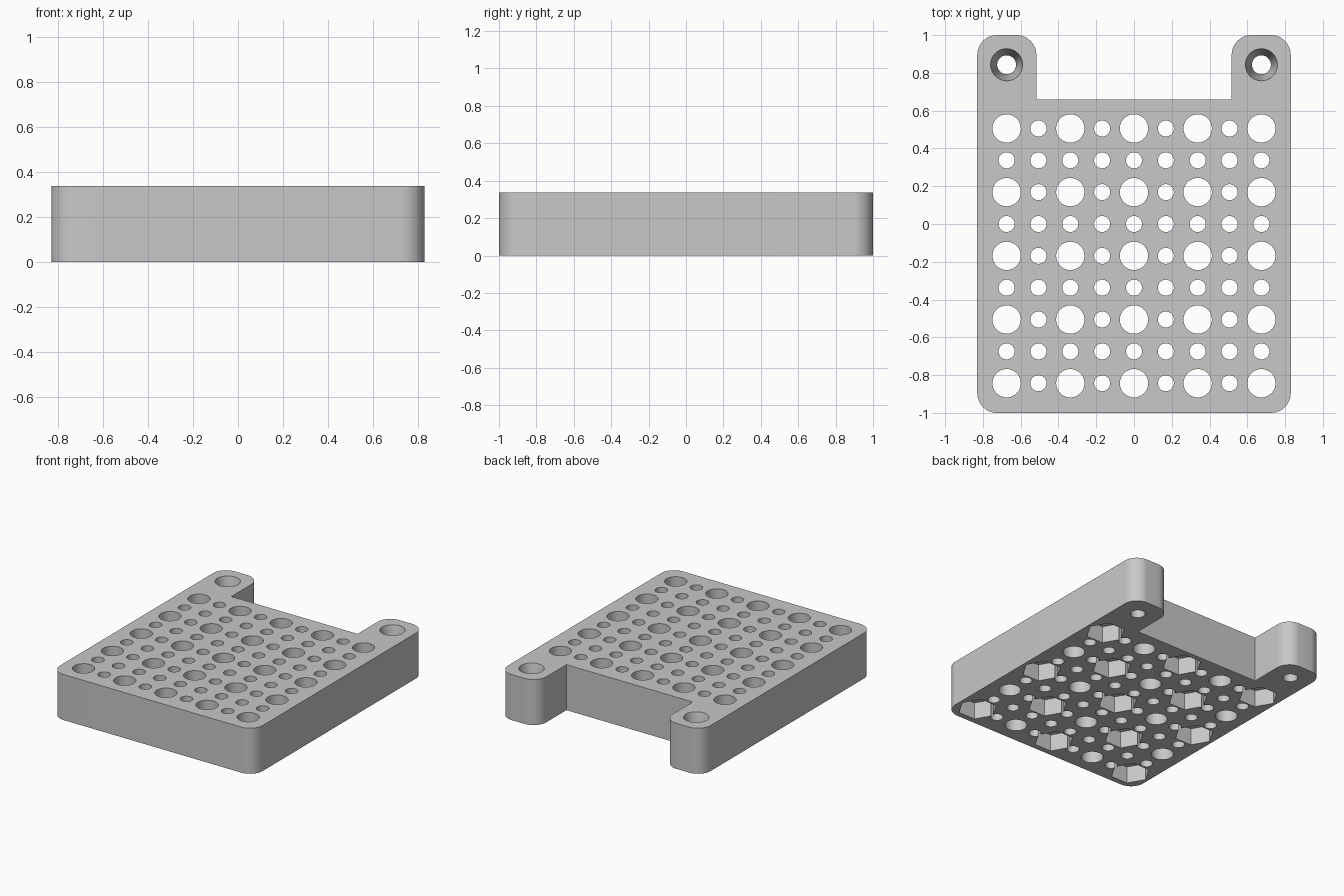
import bpy, bmesh
from math import cos, sin, pi, radians

cube = bpy.data.objects.get("Cube")
if cube:
    bpy.data.objects.remove(cube)

PITCH = 0.1686          # hole grid spacing
HEIGHT = 0.337
HALF_W, ARM_X, NOTCH_Y = 0.83, 0.517, 0.66
CORNER = 0.105

grey = bpy.data.materials.new("plain_grey")
grey.use_nodes = True
colour = (0.58, 0.58, 0.58, 1)
grey.diffuse_color = colour
grey.node_tree.nodes["Principled BSDF"].inputs["Base Color"].default_value = colour


def ring(x, y, r, sides):
    return [(x + r * cos(2 * pi * i / sides), y + r * sin(2 * pi * i / sides))
            for i in range(sides)]


def loft(bm, sections):
    """Closed solid through stacked (outline, z) sections."""
    loops = [[bm.verts.new((x, y, z)) for x, y in pts] for pts, z in sections]
    bm.faces.new(loops[0][::-1])
    bm.faces.new(loops[-1])
    for low, high in zip(loops, loops[1:]):
        for i in range(len(low)):
            j = (i + 1) % len(low)
            bm.faces.new((low[i], low[j], high[j], high[i]))


def make_object(name, bm):
    mesh = bpy.data.meshes.new(name)
    bm.to_mesh(mesh)
    bm.free()
    obj = bpy.data.objects.new(name, mesh)
    bpy.context.collection.objects.link(obj)
    mesh.materials.append(grey)
    return obj


def arc(cx, cy, start):
    steps = 12
    return [(cx + CORNER * cos(radians(start + 90 * i / steps)),
             cy + CORNER * sin(radians(start + 90 * i / steps))) for i in range(steps + 1)]


# Plate outline: right half, then mirrored to the other side
half = (arc(HALF_W - CORNER, -1 + CORNER, -90)
        + arc(HALF_W - CORNER, 1 - CORNER, 0)
        + arc(ARM_X + CORNER, 1 - CORNER, 90)
        + [(ARM_X, NOTCH_Y)])
outline = half + [(-x, y) for x, y in reversed(half)]
bm = bmesh.new()
loft(bm, [(outline, 0), (outline, HEIGHT)])
plate = make_object("perforated_plate", bm)

# Through holes, with nut pockets under every second large hole
holes, pockets = bmesh.new(), bmesh.new()
for col in range(-4, 5):
    for row in range(-5, 4):
        x, y = col * PITCH, row * PITCH
        large = col % 2 == 0 and row % 2 == 1
        pts = ring(x, y, 0.075 if large else 0.0425, 40 if large else 28)
        loft(holes, [(pts, -0.1), (pts, HEIGHT + 0.1)])
        if large and (col + row + 1) % 4 == 0:
            nut = ring(x, y, 0.134, 6)
            loft(pockets, [(nut, -0.1), (nut, 0.125)])

# Tapered screw holes in the two arms
for side in (-1, 1):
    x, y = side * 4 * PITCH, 5 * PITCH
    narrow, wide = ring(x, y, 0.05, 40), ring(x, y, 0.085, 40)
    loft(holes, [(narrow, -0.1), (narrow, HEIGHT - 0.17),
                 (wide, HEIGHT), (wide, HEIGHT + 0.1)])

# Cut, bake the result and drop the cutters
cutters = [make_object("hole_cutter", holes), make_object("pocket_cutter", pockets)]
for cutter in cutters:
    cutter.hide_render = True
    mod = plate.modifiers.new(cutter.name, "BOOLEAN")
    mod.operation, mod.solver, mod.object = "DIFFERENCE", "EXACT", cutter
depsgraph = bpy.context.evaluated_depsgraph_get()
baked = bpy.data.meshes.new_from_object(plate.evaluated_get(depsgraph))
plate.modifiers.clear()
plate.data = baked
for cutter in cutters:
    bpy.data.objects.remove(cutter)

# Smooth round walls, crisp edges
bpy.ops.object.select_all(action="DESELECT")
plate.select_set(True)
bpy.context.view_layer.objects.active = plate
bpy.ops.object.shade_smooth_by_angle(angle=radians(25))
